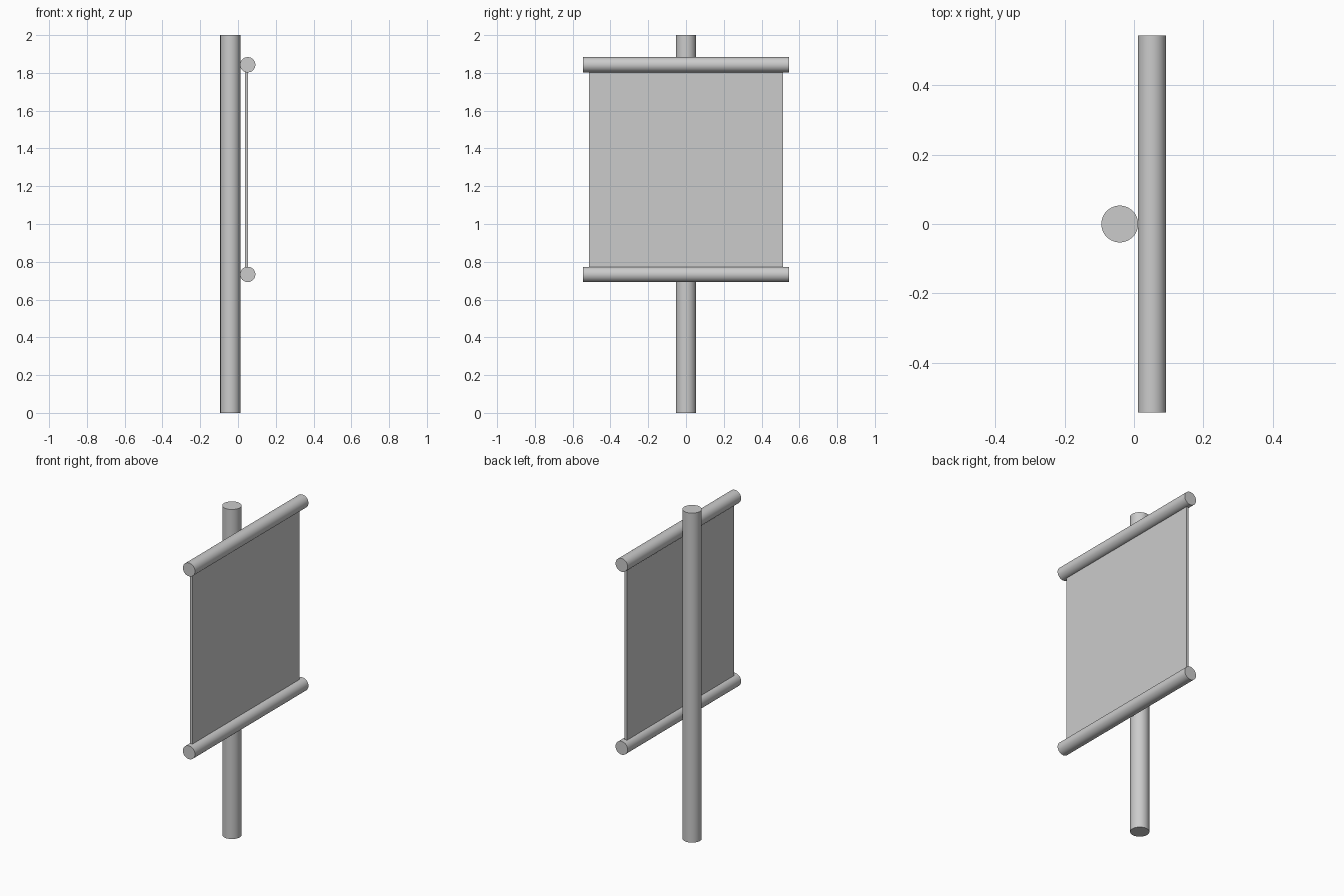
import bpy
import math

if "Cube" in bpy.data.objects:
    bpy.data.objects.remove(bpy.data.objects["Cube"])


def rod(name, radius, length, location, rotation=(0, 0, 0)):
    bpy.ops.mesh.primitive_cylinder_add(vertices=48, radius=radius, depth=length,
                                        location=location, rotation=rotation)
    ob = bpy.context.object
    ob.name = name
    bpy.ops.object.shade_smooth_by_angle(angle=math.radians(40))
    return ob


# Upright pole
rod("pole", 0.053, 2.0, (-0.041, 0, 1.0))

# Horizontal rods holding the banner
ROD_Z = {"top_rod": 1.843, "bottom_rod": 0.733}
for name, z in ROD_Z.items():
    rod(name, 0.0405, 1.088, (0.0515, 0, z), (math.pi / 2, 0, 0))

# Thin banner panel hanging between the rods
top, bottom = ROD_Z["top_rod"], ROD_Z["bottom_rod"]
bpy.ops.mesh.primitive_cube_add(size=1, location=(0.046, 0, (top + bottom) / 2))
banner = bpy.context.object
banner.name = "banner"
banner.scale = (0.016, 1.026, top - bottom - 0.04)
bpy.ops.object.transform_apply(location=False, rotation=False, scale=True)
